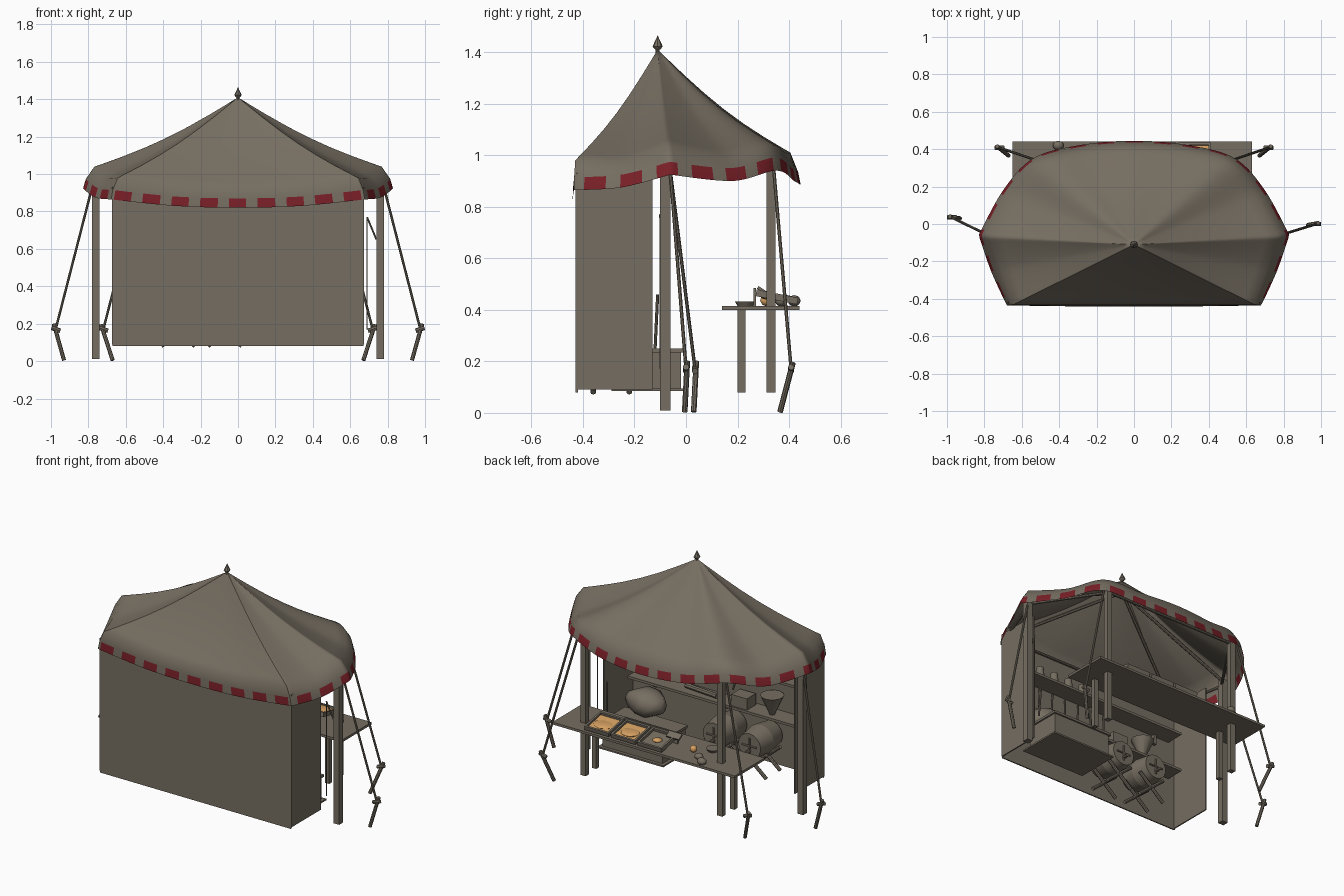
import bpy, bmesh, math, random
from mathutils import Vector

if "Cube" in bpy.data.objects:
    bpy.data.objects.remove(bpy.data.objects["Cube"])

random.seed(3)


def mat(name, c):
    m = bpy.data.materials.new(name)
    m.diffuse_color = (*c, 1)
    m.use_nodes = True
    m.node_tree.nodes["Principled BSDF"].inputs["Base Color"].default_value = m.diffuse_color
    return m


TAUPE = mat("taupe", (0.18, 0.155, 0.12))
RED = mat("dark_red", (0.19, 0.014, 0.02))
ORANGE = mat("food_orange", (0.66, 0.35, 0.12))


def finish(name, bm, mats=(TAUPE,), smooth=None):
    bmesh.ops.recalc_face_normals(bm, faces=bm.faces)
    me = bpy.data.meshes.new(name)
    bm.to_mesh(me)
    bm.free()
    ob = bpy.data.objects.new(name, me)
    bpy.context.collection.objects.link(ob)
    for m in mats:
        me.materials.append(m)
    if smooth:
        bpy.context.view_layer.objects.active = ob
        ob.select_set(True)
        bpy.ops.object.shade_smooth_by_angle(angle=math.radians(smooth))
        ob.select_set(False)
    return ob


def box(name, lo, hi, m=TAUPE, tilt=0):
    bm = bmesh.new()
    bmesh.ops.create_cube(bm, size=1)
    lo, hi = Vector(lo), Vector(hi)
    for v in bm.verts:
        v.co = Vector(v.co[i] * (hi - lo)[i] for i in range(3))
    ob = finish(name, bm, (m,))
    ob.location = (lo + hi) / 2
    ob.rotation_euler.x = tilt
    return ob


def rod(name, a, b, r, r2=None, n=8, m=TAUPE):
    a, b = Vector(a), Vector(b)
    bm = bmesh.new()
    bmesh.ops.create_cone(bm, cap_ends=True, segments=n, radius1=r,
                          radius2=r if r2 is None else r2, depth=(b - a).length)
    ob = finish(name, bm, (m,), 40)
    ob.location = (a + b) / 2
    ob.rotation_mode = 'QUATERNION'
    ob.rotation_quaternion = (b - a).to_track_quat('Z', 'Y')
    return ob


def ball(name, c, s, m=TAUPE, rough=0):
    bm = bmesh.new()
    bmesh.ops.create_icosphere(bm, subdivisions=2, radius=1)
    for v in bm.verts:
        k = 1 + random.uniform(-rough, rough)
        v.co = Vector(c) + Vector(v.co[i] * s[i] * k for i in range(3))
    return finish(name, bm, (m,), 50)


# canopy: hem and shoulder outlines for the right half, front to back
HEM = [(0, -.44, .82), (.34, -.44, .83), (.68, -.435, .865), (.765, -.25, .875), (.83, -.06, .925),
       (.70, .18, .90), (.54, .35, .94), (.30, .42, .90), (0, .445, .885)]
SHO = [(0, -.43, .93), (.32, -.43, .94), (.645, -.43, .98), (.71, -.24, .98), (.77, -.07, 1.04),
       (.65, .15, 1.0), (.50, .325, 1.04), (.26, .385, 1.01), (0, .405, 1.01)]
CORNERS = {2, 4, 12, 14}


def full(half):
    return [Vector(p) for p in half] + [Vector((-p[0], p[1], p[2])) for p in half[-2:0:-1]]


def outline(pts, u):
    n = len(pts)
    i, t = int(u) % n, u - int(u)
    tan = lambda k: Vector() if k % n in CORNERS else (pts[(k + 1) % n] - pts[k - 1]) / 2
    p, q = pts[i], pts[(i + 1) % n]
    a, b = tan(i), tan((i + 1) % n)
    return (p * (2*t**3 - 3*t*t + 1) + a * (t**3 - 2*t*t + t)
            + q * (3*t*t - 2*t**3) + b * (t**3 - t*t))


hem, sho = full(HEM), full(SHO)
fine = [i * 16 / 1600 for i in range(1601)]
acc = [0]
for u, w in zip(fine, fine[1:]):
    acc.append(acc[-1] + (outline(hem, w) - outline(hem, u)).length)
STRIPES, PER = 28, 10
N = STRIPES * PER
us, j = [], 0
for k in range(N):
    while acc[j + 1] < acc[-1] * k / N:
        j += 1
    us.append(fine[j])

peak = Vector((0, -.11, 1.41))
bm = bmesh.new()
rings = []
for t in (.08, .2, .35, .5, .65, .8, .92, 1):
    ring = []
    for u in us:
        p = peak.lerp(outline(sho, u), t)
        p.z -= .032 * math.sin(math.pi * t)
        ring.append(bm.verts.new(p))
    rings.append(ring)
for f, dz in ((.75, .05), (1, 0)):
    rings.append([bm.verts.new(outline(sho, u).lerp(outline(hem, u), f).to_2d().to_3d()
                               + Vector((0, 0, outline(hem, u).z + dz))) for u in us])
top = bm.verts.new(peak)
for k in range(N):
    bm.faces.new((top, rings[0][k], rings[0][(k + 1) % N]))
    for r, (a, b) in enumerate(zip(rings, rings[1:])):
        f = bm.faces.new((a[k], a[(k + 1) % N], b[(k + 1) % N], b[k]))
        # striped hem band
        if r == len(rings) - 2 and (k + 3) % PER < 6:
            f.material_index = 1
finish("canopy", bm, (TAUPE, RED), 50)

# finial
rod("finial_neck", (0, -.11, 1.39), (0, -.11, 1.42), .008)
rod("finial_base", (0, -.11, 1.41), (0, -.11, 1.422), .01, .02)
rod("finial_tip", (0, -.11, 1.422), (0, -.11, 1.465), .02, 0)

# cloth walls
box("rear_wall", (-.67, -.428, .08), (.67, -.42, .90))
for s in (-1, 1):
    box("side_wall", (s * .67 - .004, -.425, .09), (s * .67 + .004, -.13, .93))

# posts, rafters, guy ropes and stakes
for s in (-1, 1):
    dy = 0 if s > 0 else .035
    box("side_post", (s * .76 - .02, -.10, .01), (s * .76 + .02, -.06, .99))
    box("counter_post", (s * .48 - .018, .313, .08), (s * .48 + .018, .347, 1.0))
    box("counter_leg", (s * .485 - .015, .20, .08), (s * .485 + .015, .23, .41))
    rod("side_rafter", (s * .75, -.08, .99), (0, -.11, 1.33), .01)
    rod("counter_rafter", (s * .48, .32, .99), (0, -.11, 1.33), .01)
    rod("side_beam", (s * .75, -.08, .96), (s * .48, .32, .96), .009)
    rod("wall_rafter", (s * .63, -.41, .93), (0, -.11, 1.33), .01)
    rod("wall_beam", (s * .75, -.08, .95), (s * .65, -.41, .92), .009)
    for a, b, c, d in (((.78, -.06, .93), (.975, dy, .17), (.985, dy + .005, .2), (.93, dy - .005, .004)),
                       ((.52, .34, .95), (.72, .408, .17), (.732, .415, .195), (.67, .365, .004))):
        a, b, c, d = (Vector((s * p[0], p[1], p[2])) for p in (a, b, c, d))
        rod("guy_rope", a, b, .007)
        rod("stake", d, c, .011)
        rod("stake_peg", b - Vector((s * .025, 0, .008)), b + Vector((s * .022, 0, .008)), .012)
rod("front_beam", (-.48, .33, .96), (.48, .33, .96), .009)
rod("rear_beam", (-.65, -.41, .9), (.65, -.41, .9), .009)

# counter with three tilted food trays
box("counter_top", (-.65, .14, .40), (.63, .44, .415))
TILT = -.2
for x, amount in ((.325, .066), (.14, .066), (-.045, .03)):
    box("tray", (x - .085, .275, .438), (x + .085, .43, .446), TAUPE, TILT)
    for s in (-1, 1):
        box("tray_side", (x + s * .08 - .006, .275, .437), (x + s * .08 + .006, .43, .463), TAUPE, TILT)
    for y, z in ((.278, .466), (.427, .435)):
        box("tray_end", (x - .085, y - .006, z - .013), (x + .085, y + .006, z + .013), TAUPE, TILT)
    ball("tray_food", (x, .352, .448), (amount, amount * .9, .012), ORANGE, .06)
    if amount > .05:
        box("food_layer", (x - .072, .286, .446), (x + .072, .42, .452), ORANGE, TILT)
box("tray_backboard", (-.13, .262, .415), (.24, .272, .485))
box("price_board", (-.17, .275, .47), (-.08, .315, .482), TAUPE, -.6)
ball("fruit", (-.27, .31, .437), (.022, .022, .022), ORANGE)
ball("round_loaf", (-.405, .42, .435), (.03, .025, .022))
ball("small_loaf", (-.35, .37, .433), (.028, .024, .02))
rod("plate", (-.35, .23, .415), (-.35, .23, .432), .03, .04, 16)

# wall shelves with goods
for z in (.42, .67):
    box("wall_shelf", (-.62, -.42, z - .008), (.62, -.30, z + .008))
    for x in (-.5, 0, .5):
        box("shelf_bracket", (x - .01, -.42, z - .07), (x + .01, -.40, z))
box("shelf_box", (-.21, -.40, .428), (-.10, -.31, .50))
rod("funnel", (-.36, -.35, .428), (-.36, -.35, .55), .015, .07, 12)
for i in range(6):
    x = -.1 + i * .1
    rod("hanging_tool", (x, -.40, .64), (x + .03, -.37, .50), .006)
for i in range(4):
    rod("jar", (.1 + i * .11, -.36, .678), (.1 + i * .11, -.36, .76), .03, .022, 12)
rod("shelf_roll", (.02, -.34, .445), (.25, -.36, .445), .016)

# barrels lying on crossed trestles
for x in (-.32, -.07):
    for y0, y1, r0, r1 in ((-.40, -.29, .078, .095), (-.29, -.18, .095, .078)):
        rod("barrel", (x, y0, .28), (x, y1, .28), r0, r1, 18)
    rod("barrel_tap", (x, -.18, .25), (x, -.14, .25), .01)
    for a in (0, math.pi / 2):
        c, s = .05 * math.cos(a), .05 * math.sin(a)
        rod("barrel_bar", (x - c, -.178, .28 - s), (x + c, -.178, .28 + s), .006)
    for y in (-.36, -.22):
        for s in (-1, 1):
            rod("trestle_leg", (x - s * .09, y, .08), (x + s * .09, y, .23), .011)
    rod("trestle_bar", (x, -.37, .155), (x, -.21, .155), .009)

# storage chest, sack and leaning pole
box("floor_board", (.16, -.29, .085), (.62, -.0, .095))
box("chest", (.18, -.25, .095), (.60, -.02, .235))
box("chest_lid", (.17, -.26, .235), (.61, -.01, .25))
ball("sack", (.46, -.26, .32), (.13, .10, .085), TAUPE, .12)
rod("leaning_pole", (.64, -.12, .25), (.63, -.11, .46), .006)
rod("hanging_cord", (.69, -.10, .17), (.69, -.10, .77), .003)
rod("cord_hook", (.69, -.10, .77), (.74, -.09, .65), .005)
